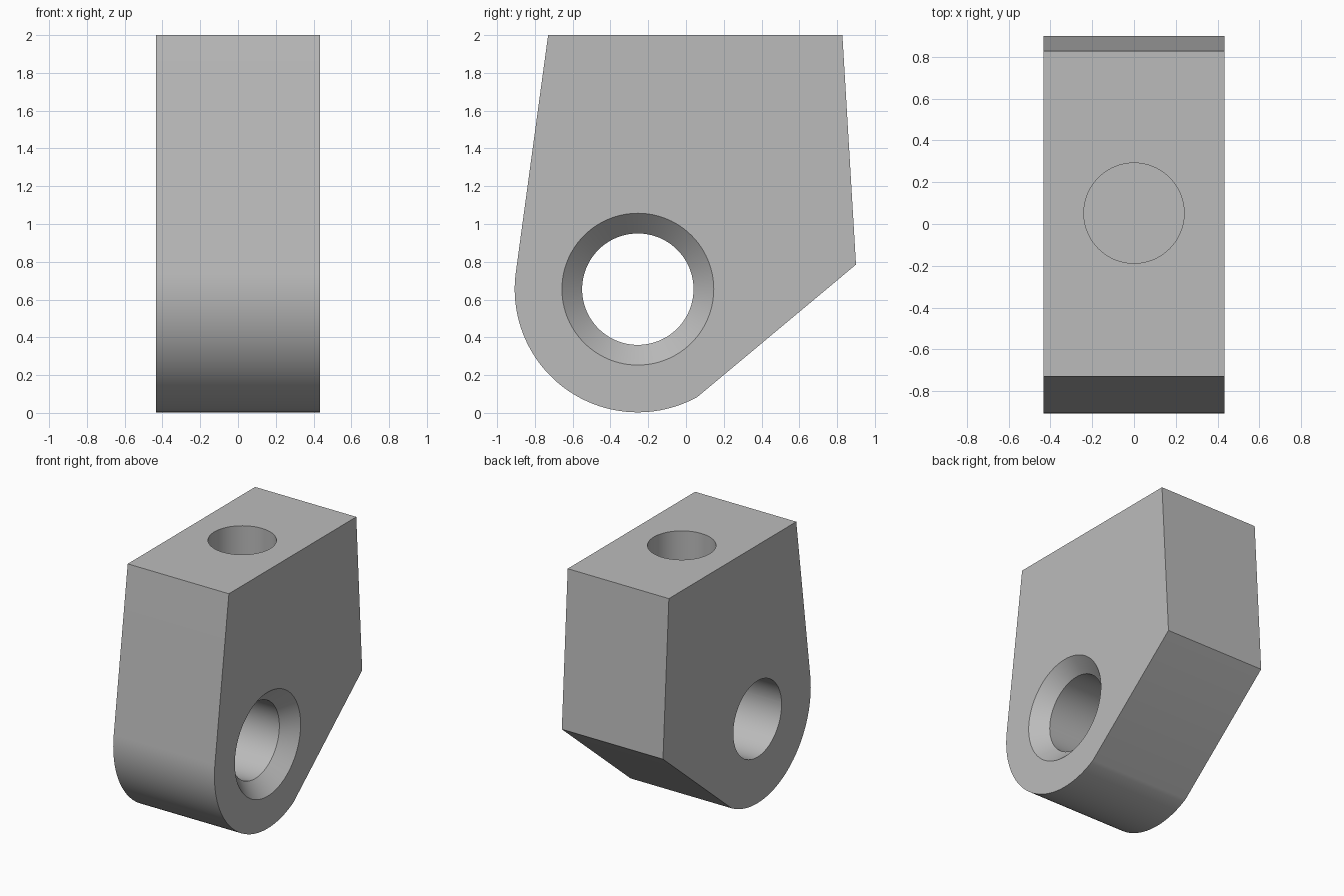
import bpy, bmesh
from math import cos, sin, radians, pi
from mathutils import Matrix

cube = bpy.data.objects.get("Cube")
if cube:
    bpy.data.objects.remove(cube, do_unlink=True)

HALF = 0.433                 # half thickness along x
BORE_Y, BORE_Z = -0.255, 0.655
BORE_R, RIM_R, EYE_R = 0.295, 0.402, 0.652

grey = bpy.data.materials.new("plain_grey")
grey.use_nodes = True
colour = (0.5, 0.5, 0.5, 1)
grey.diffuse_color = colour
grey.node_tree.nodes["Principled BSDF"].inputs["Base Color"].default_value = colour


def add_object(name, bm):
    bmesh.ops.recalc_face_normals(bm, faces=bm.faces)
    mesh = bpy.data.meshes.new(name)
    bm.to_mesh(mesh)
    bm.free()
    mesh.materials.append(grey)
    obj = bpy.data.objects.new(name, mesh)
    bpy.context.collection.objects.link(obj)
    return obj


def revolve(name, profile, matrix, steps=96):
    """Closed solid of revolution from (radius, height) pairs, capped at both ends."""
    bm = bmesh.new()
    rings = [[bm.verts.new((r * cos(2 * pi * i / steps), r * sin(2 * pi * i / steps), h))
              for i in range(steps)] for r, h in profile]
    for low, high in zip(rings, rings[1:]):
        for i in range(steps):
            j = (i + 1) % steps
            bm.faces.new((low[i], low[j], high[j], high[i]))
    bm.faces.new(rings[0])
    bm.faces.new(rings[-1])
    bm.transform(matrix)
    return add_object(name, bm)


# Body: straight sides running into a round eye, extruded across x
outline = [(0.90, 0.785), (0.828, 2.0), (-0.73, 2.0)]
ARC = 48
for i in range(ARC + 1):
    a = radians(172.5 + (298.9 - 172.5) * i / ARC)
    outline.append((BORE_Y + EYE_R * cos(a), BORE_Z + EYE_R * sin(a)))
bm = bmesh.new()
side = bm.faces.new([bm.verts.new((-HALF, y, z)) for y, z in outline])
ext = bmesh.ops.extrude_face_region(bm, geom=[side])
bmesh.ops.translate(bm, vec=(2 * HALF, 0, 0),
                    verts=[v for v in ext["geom"] if isinstance(v, bmesh.types.BMVert)])
body = add_object("lug_body", bm)

# Cross bore with a countersunk rim on the +x side
sink = RIM_R - BORE_R
over = 0.05
bore = revolve("bore_cutter",
               [(BORE_R, -HALF - over), (BORE_R, HALF - sink), (RIM_R + over, HALF + over)],
               Matrix.Translation((0, BORE_Y, BORE_Z)) @ Matrix.Rotation(pi / 2, 4, "Y"))

# Blind hole in the top
socket = revolve("top_hole_cutter", [(0.24, 1.25), (0.24, 2.1)],
                 Matrix.Translation((0, 0.052, 0)))

# Cut the holes, then drop the cutters
bpy.ops.object.select_all(action="DESELECT")
body.select_set(True)
bpy.context.view_layer.objects.active = body
for cutter in (bore, socket):
    mod = body.modifiers.new(cutter.name, "BOOLEAN")
    mod.operation = "DIFFERENCE"
    mod.solver = "EXACT"
    mod.object = cutter
    bpy.ops.object.modifier_apply(modifier=mod.name)
    bpy.data.objects.remove(cutter, do_unlink=True)

bpy.ops.object.shade_smooth_by_angle(angle=radians(30))
